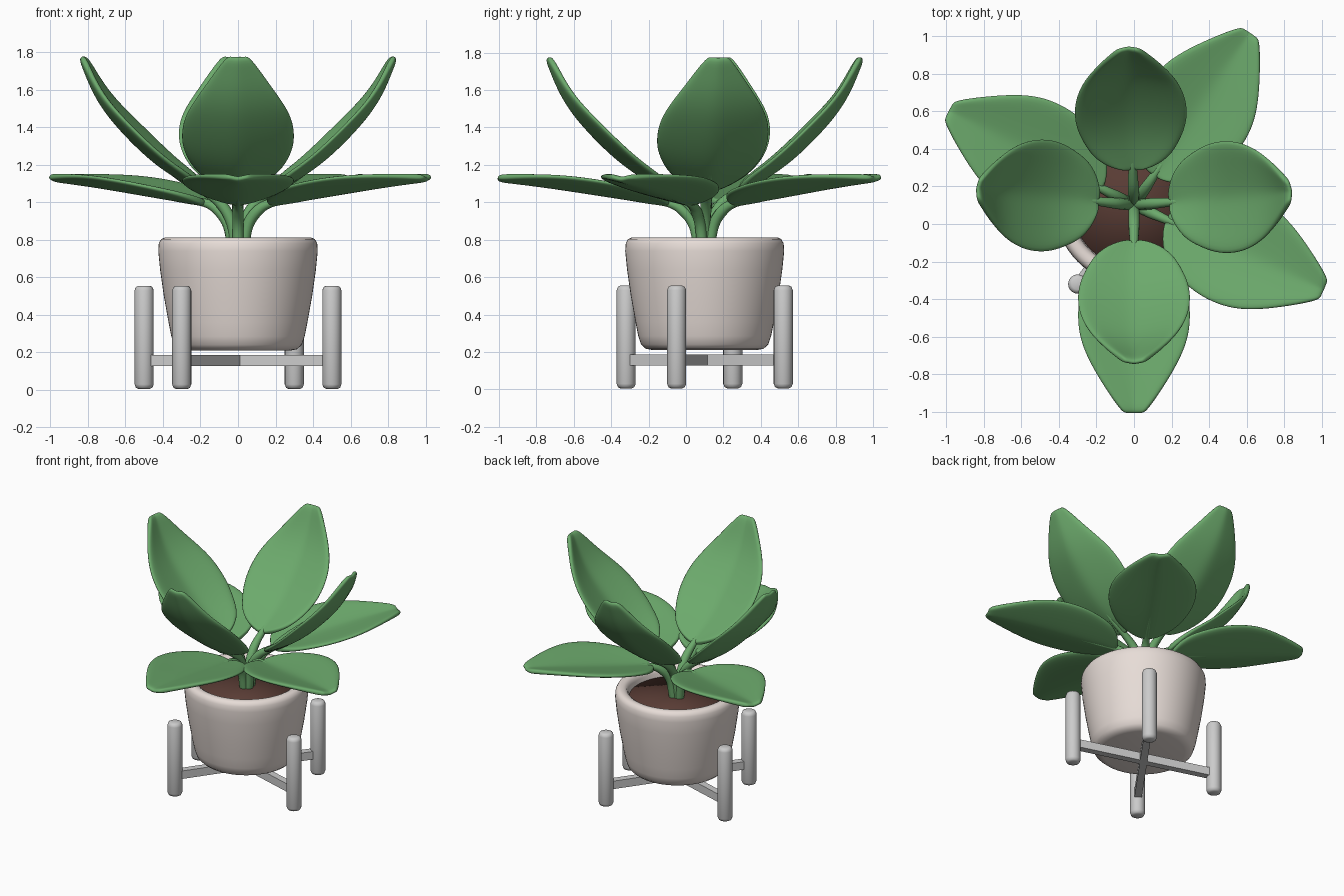
import bpy, bmesh, math
from mathutils import Vector, Matrix

if "Cube" in bpy.data.objects:
    bpy.data.objects.remove(bpy.data.objects["Cube"])

CENTRE = Vector((0, 0.1, 0))


def material(name, rgb):
    m = bpy.data.materials.new(name)
    m.diffuse_color = (*rgb, 1)
    m.use_nodes = True
    m.node_tree.nodes["Principled BSDF"].inputs["Base Color"].default_value = m.diffuse_color
    return m


GREEN = material("leaf_green", (0.15, 0.40, 0.15))
CREAM = material("pot_cream", (0.80, 0.72, 0.68))
BROWN = material("soil_brown", (0.10, 0.045, 0.035))


def new_object(name, bm, mat=None, smooth=True):
    bmesh.ops.recalc_face_normals(bm, faces=bm.faces)
    me = bpy.data.meshes.new(name)
    bm.to_mesh(me)
    bm.free()
    if mat:
        me.materials.append(mat)
    for p in me.polygons:
        p.use_smooth = smooth
    ob = bpy.data.objects.new(name, me)
    bpy.context.collection.objects.link(ob)
    return ob


def lathe(name, profile, centre, mat=None, steps=64):
    bm = bmesh.new()
    vs = [bm.verts.new((r, 0, z)) for r, z in profile]
    edges = [bm.edges.new(p) for p in zip(vs, vs[1:])]
    bmesh.ops.spin(bm, geom=vs + edges, axis=(0, 0, 1), cent=(0, 0, 0),
                   steps=steps, angle=math.tau)
    bmesh.ops.remove_doubles(bm, verts=bm.verts, dist=1e-4)
    ob = new_object(name, bm, mat)
    ob.location = centre
    return ob


def spline(pts, t):
    """Catmull-Rom point on a list of tuples, t in 0..1."""
    f = t * (len(pts) - 1)
    i = min(int(f), len(pts) - 2)
    u = f - i
    p = [Vector(q) for q in pts]
    b, c = p[i], p[i + 1]
    a = p[i - 1] if i else 2 * b - c
    d = p[i + 2] if i + 2 < len(p) else 2 * c - b
    return 0.5 * (2 * b + (c - a) * u + (2 * a - 5 * b + 4 * c - d) * u * u
                  + (3 * b - a - 3 * c + d) * u ** 3)


# Leaf half widths along its length
WIDTH = [(0, .035), (.03, .12), (.10, .205), (.2, .255), (.32, .295), (.45, .307),
         (.58, .292), (.7, .245), (.82, .178), (.93, .108), (1, .055)]
# Stem and midrib side profiles: (distance from the centre, height)
UPPER = ([(.015, .74), (.03, .88), (.09, .99)],
         [(.19, 1.065), (.40, 1.185), (.58, 1.345), (.74, 1.54), (.84, 1.775)])
LOWER = ([(.03, .74), (.055, .87), (.11, .95)],
         [(.19, .995), (.42, 1.025), (.65, 1.06), (.88, 1.095), (1.11, 1.125)])


def leaf(name, shape, degrees):
    stem, blade = shape
    turn = Matrix.Translation(CENTRE) @ Matrix.Rotation(math.radians(degrees), 4, 'Z')
    # blade: cupped grid, thickened and rounded
    bm = bmesh.new()
    rows = []
    for t, w in WIDTH:
        p = spline(blade, t)
        tan = (spline(blade, min(t + .02, 1)) - spline(blade, max(t - .02, 0))).normalized()
        row = []
        for v in (-1, -.6, -.25, 0, .25, .6, 1):
            lift = 0.22 * w * abs(v) ** 1.2
            row.append(bm.verts.new((p.x - tan.y * lift, v * w, p.y + tan.x * lift)))
        rows.append(row)
    for a, b in zip(rows, rows[1:]):
        for i in range(len(a) - 1):
            bm.faces.new((a[i], a[i + 1], b[i + 1], b[i]))
    ob = new_object(name, bm, GREEN)
    ob.matrix_world = turn
    s = ob.modifiers.new("thickness", 'SOLIDIFY')
    s.thickness, s.offset = 0.034, 0
    ob.modifiers.new("rounding", 'SUBSURF').levels = 2
    ob.modifiers["rounding"].render_levels = 2
    # stem: tapering tube running into the midrib
    cu = bpy.data.curves.new(name + "_stem", 'CURVE')
    cu.dimensions, cu.bevel_depth, cu.bevel_resolution = '3D', 0.03, 3
    cu.use_fill_caps = True
    path = stem + [blade[0], tuple(spline(blade, .15)), tuple(spline(blade, .45))]
    sp = cu.splines.new('POLY')
    n = 24
    sp.points.add(n)
    for i in range(n + 1):
        q = spline(path, i / n)
        sp.points[i].co = (q.x, 0, q.y, 1)
        sp.points[i].radius = 1 - 0.65 * max(0, i / n - .4) / .6
    sp.use_smooth = True
    cu.materials.append(GREEN)
    st = bpy.data.objects.new(name + "_stem", cu)
    bpy.context.collection.objects.link(st)
    st.matrix_world = turn


for i, a in enumerate((5, 92, 174, -90)):
    leaf(f"upper_leaf_{i + 1}", UPPER, a)
for i, a in enumerate((-24, 56, 153, -90)):
    leaf(f"lower_leaf_{i + 1}", LOWER, a)

# Pot and soil
lathe("pot", [(0, .21), (.28, .21), (.315, .217), (.34, .24), (.355, .285), (.37, .36),
              (.395, .50), (.415, .64), (.425, .74), (.422, .78), (.41, .803), (.39, .812),
              (.365, .81), (.345, .798), (.335, .77), (.33, .70), (.32, .60), (0, .60)],
      CENTRE, CREAM)
lathe("soil", [(0, .745), (.33, .74), (.33, .66), (0, .66)], CENTRE, BROWN)

# Stand: four rounded legs
LEGS = [Vector((-.3, -.42, 0)), Vector((.5, -.15, 0)),
        Vector((.3, .42, 0)), Vector((-.5, .15, 0))]
for i, p in enumerate(LEGS):
    lathe(f"stand_leg_{i + 1}",
          [(0, .005), (.03, .005), (.044, .012), (.051, .03), (.051, .53), (.044, .548),
           (.03, .555), (0, .555)], CENTRE + p, steps=24)

# Stand: two crossing bars
for i in range(2):
    d = LEGS[i] - LEGS[i + 2]
    bm = bmesh.new()
    bmesh.ops.create_cube(bm, size=1)
    bmesh.ops.scale(bm, vec=(d.length - .06, .05, .06), verts=bm.verts)
    bar = new_object(f"stand_bar_{i + 1}", bm, smooth=False)
    bar.location = CENTRE + Vector((0, 0, .157))
    bar.rotation_euler.z = math.atan2(d.y, d.x)
